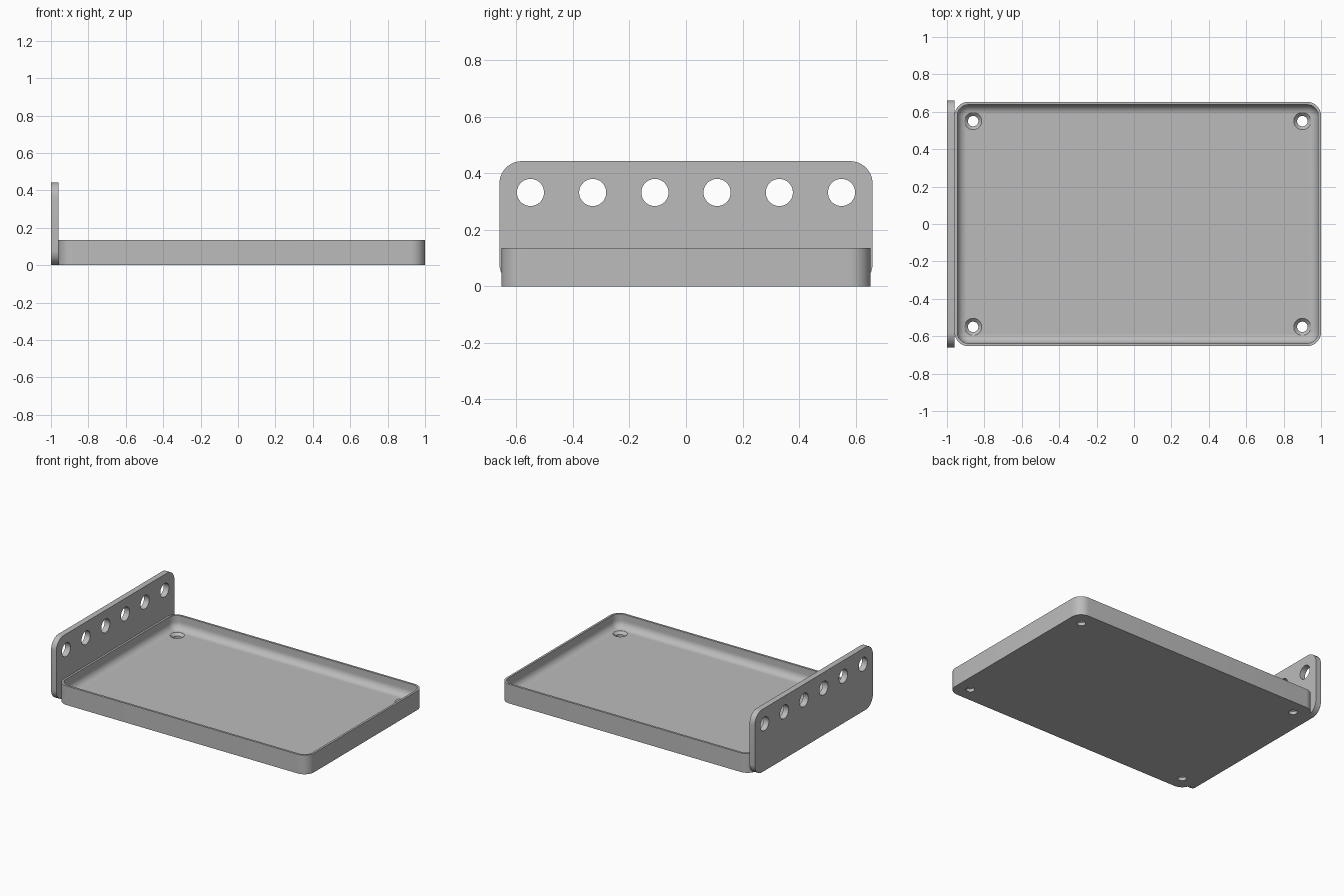
import bpy, bmesh
from math import sin, cos, pi, radians
from mathutils import Matrix

cube = bpy.data.objects.get("Cube")
if cube:
    bpy.data.objects.remove(cube)

grey = bpy.data.materials.new("plain_grey")
grey.use_nodes = True
colour = (0.5, 0.5, 0.5, 1)
grey.diffuse_color = colour
grey.node_tree.nodes["Principled BSDF"].inputs["Base Color"].default_value = colour


def rounded_rect(half_a, half_b, r, steps=10):
    """Outline points of a rectangle with round corners."""
    pts = []
    for k, (sa, sb) in enumerate([(1, 1), (-1, 1), (-1, -1), (1, -1)]):
        for i in range(steps + 1):
            t = (k + i / steps) * pi / 2
            pts.append((sa * (half_a - r) + r * cos(t), sb * (half_b - r) + r * sin(t)))
    return pts


def loft(name, rings, matrix):
    """Skin a stack of equal rings and cap both ends."""
    bm = bmesh.new()
    loops = [[bm.verts.new(p) for p in ring] for ring in rings]
    for low, high in zip(loops, loops[1:]):
        for i in range(len(low)):
            j = (i + 1) % len(low)
            bm.faces.new((low[i], low[j], high[j], high[i]))
    bm.faces.new(loops[0][::-1])
    bm.faces.new(loops[-1])
    bm.transform(matrix)
    bmesh.ops.recalc_face_normals(bm, faces=bm.faces)
    mesh = bpy.data.meshes.new(name)
    bm.to_mesh(mesh)
    bm.free()
    mesh.materials.append(grey)
    obj = bpy.data.objects.new(name, mesh)
    bpy.context.collection.objects.link(obj)
    return obj


def round_cutter(profile, matrix):
    """Turned cutter from (radius, height) pairs."""
    n = 40
    rings = [[(r * cos(2 * pi * i / n), r * sin(2 * pi * i / n), z) for i in range(n)]
             for r, z in profile]
    cutter = loft("hole_cutter", rings, matrix)
    cutter.hide_render = True
    return cutter


def cut_and_smooth(obj, cutters):
    bpy.ops.object.select_all(action="DESELECT")
    obj.select_set(True)
    bpy.context.view_layer.objects.active = obj
    for cutter in cutters:
        mod = obj.modifiers.new("hole", "BOOLEAN")
        mod.operation = "DIFFERENCE"
        mod.solver = "EXACT"
        mod.object = cutter
        bpy.ops.object.modifier_apply(modifier=mod.name)
        bpy.data.objects.remove(cutter)
    bpy.ops.object.shade_smooth_by_angle(angle=radians(30))


# Tray: outer wall, thin rim, coved inside edge, flat floor
HALF_X, HALF_Y, CORNER = 0.98, 0.653, 0.075
RIM, WALL, COVE, FLOOR = 0.135, 0.015, 0.05, 0.04
section = [(0, 0), (0, RIM), (WALL, RIM)]
for i in range(9):
    t = i / 8 * pi / 2
    section.append((WALL + COVE * (1 - cos(t)), FLOOR + COVE * (1 - sin(t))))
rings = [[(x, y, z) for x, y in rounded_rect(HALF_X - d, HALF_Y - d, CORNER - d)]
         for d, z in section]
tray = loft("tray", rings, Matrix.Translation((0.02, 0, 0)))

# Countersunk screw holes in the tray corners
screw = [(0.028, -0.05), (0.028, FLOOR - 0.018), (0.046, FLOOR), (0.046, FLOOR + 0.04)]
cut_and_smooth(tray, [round_cutter(screw, Matrix.Translation((0.02 + sx * 0.88, sy * 0.55, 0)))
                      for sx in (-1, 1) for sy in (-1, 1)])

# Upright end plate with a row of round holes
HEIGHT, THICK = 0.443, 0.041
outline = rounded_rect(0.66, HEIGHT / 2, 0.08)
plate = loft("end_plate",
             [[(x, y, HEIGHT / 2 + z) for y, z in outline] for x in (-1, -1 + THICK)],
             Matrix.Identity(4))
turn = Matrix.Rotation(pi / 2, 4, "Y")
cut_and_smooth(plate, [round_cutter([(0.048, -0.1), (0.048, 0.1)],
                                    Matrix.Translation((-0.98, -0.55 + 0.22 * i, 0.332)) @ turn)
                       for i in range(6)])
